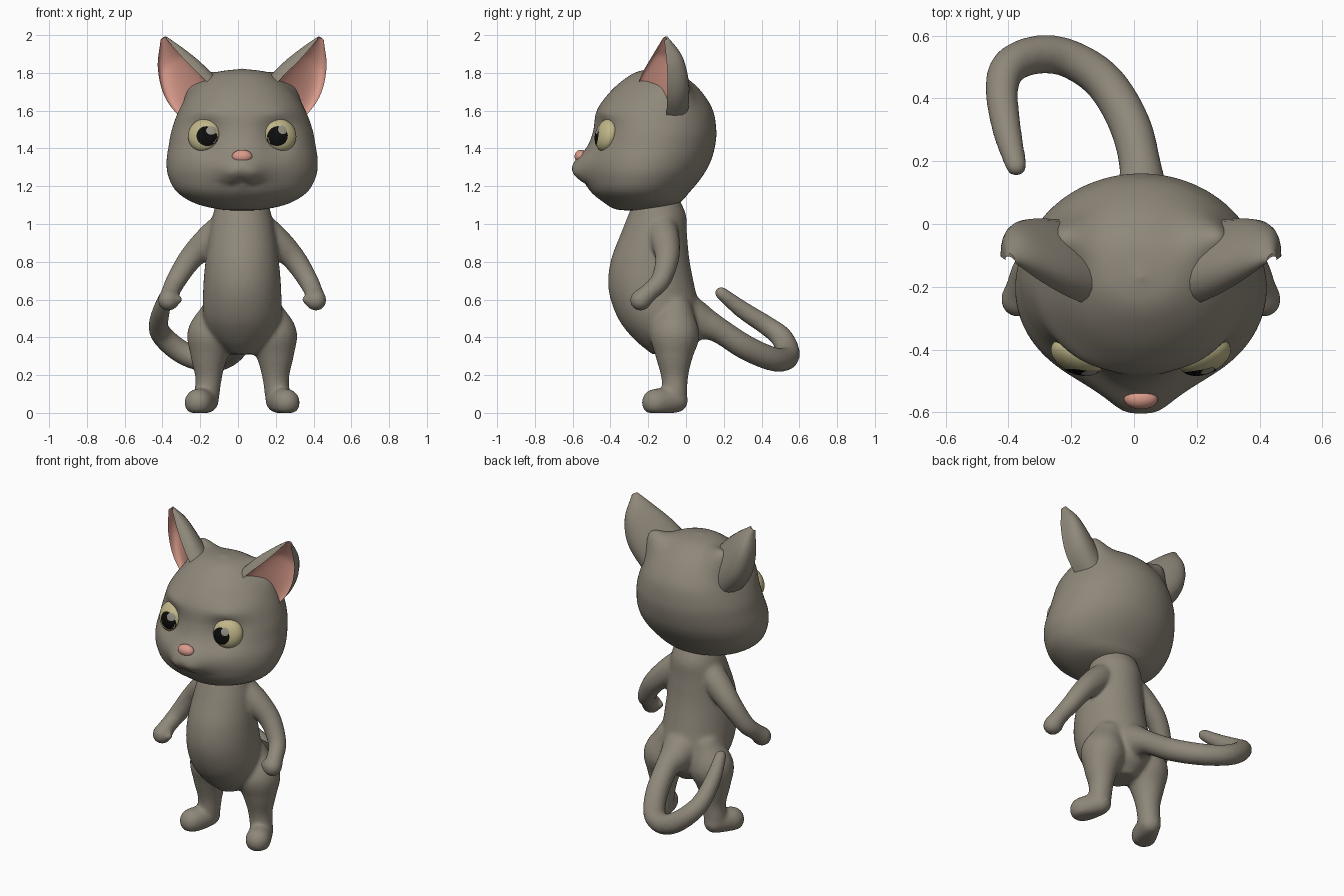
import bpy, bmesh, math
from math import sin, cos, pi, exp, sqrt, radians
from mathutils import Vector, Matrix

if "Cube" in bpy.data.objects:
    bpy.data.objects.remove(bpy.data.objects["Cube"])

X0 = 0.022  # the symmetry plane; the curled tail shifts the centre slightly


def material(name, rgb):
    m = bpy.data.materials.new(name)
    m.diffuse_color = (*rgb, 1)
    m.use_nodes = True
    m.node_tree.nodes["Principled BSDF"].inputs["Base Color"].default_value = m.diffuse_color
    return m


FUR = material("grey fur", (0.275, 0.245, 0.195))
PINK = material("pink skin", (0.70, 0.33, 0.26))
IRIS = material("pale yellow", (0.53, 0.47, 0.25))
BLACK = material("black", (0.004, 0.004, 0.004))
GLINT = material("eye glint", (0.30, 0.28, 0.23))


def finish(name, bm, mats):
    bmesh.ops.recalc_face_normals(bm, faces=bm.faces)
    for f in bm.faces:
        f.smooth = True
    me = bpy.data.meshes.new(name)
    bm.to_mesh(me)
    bm.free()
    ob = bpy.data.objects.new(name, me)
    ob.location.x = X0
    bpy.context.collection.objects.link(ob)
    for m in mats:
        me.materials.append(m)
    return ob


def spline(rows, t):
    """Catmull-Rom through rows, t from 0 to 1."""
    rows = [Vector(r) for r in rows]
    u = t * (len(rows) - 1)
    i = min(int(u), len(rows) - 2)
    u -= i
    b, c = rows[i], rows[i + 1]
    a = rows[i - 1] if i else b * 2 - c
    d = rows[i + 2] if i + 2 < len(rows) else c * 2 - b
    return 0.5 * (2 * b + (c - a) * u + (2 * a - 5 * b + 4 * c - d) * u * u
                  + (3 * b - a - 3 * c + d) * u ** 3)


def loft(bm, rings, caps=True):
    """Skin closed rings; returns face rows."""
    vs = [[bm.verts.new(p) for p in r] for r in rings]
    n = len(vs[0])
    rows = [[bm.faces.new((a[j], a[(j + 1) % n], b[(j + 1) % n], b[j])) for j in range(n)]
            for a, b in zip(vs, vs[1:])]
    if caps:
        bm.faces.new(vs[0])
        bm.faces.new(vs[-1])
    return rows


def tube(bm, pts, n=40, seg=20):
    """Round-ended tube through (x, y, z, radius) points."""
    s = [spline(pts, i / n) for i in range(n + 1)]
    c = [Vector(p[:3]) for p in s]
    tan = [(c[min(i + 1, n)] - c[max(i - 1, 0)]).normalized() for i in range(n + 1)]
    up = tan[0].orthogonal().normalized()
    rings = []

    def ring(p, t, r):
        side = t.cross(up)
        rings.append([p + (up * cos(2 * pi * k / seg) + side * sin(2 * pi * k / seg)) * r
                      for k in range(seg)])
    caps = [radians(a) for a in (8, 25, 45, 65)]
    for a in caps:
        ring(c[0] - tan[0] * s[0][3] * cos(a), tan[0], s[0][3] * sin(a))
    for i in range(n + 1):
        if i:
            up = tan[i - 1].rotation_difference(tan[i]) @ up
            up = (up - tan[i] * up.dot(tan[i])).normalized()
        ring(c[i], tan[i], s[i][3])
    for a in reversed(caps):
        ring(c[n] + tan[n] * s[n][3] * cos(a), tan[n], s[n][3] * sin(a))
    loft(bm, rings)


def mirror(pts, s):
    return [(p[0] * s, *p[1:]) for p in pts]


def oval_rings(table, n, seg):
    """Horizontal oval rings from rows of z, half width, front y, back y."""
    rings = []
    for i in range(n + 1):
        z, w, f, b = spline(table, i / n)
        w = max(w, 0.002)
        rings.append([(w * sin(2 * pi * k / seg),
                       (f + b) / 2 - max((b - f) / 2, 0.002) * cos(2 * pi * k / seg), z)
                      for k in range(seg)])
    return rings


# Body: torso, arms, legs and tail fused into one smooth skin
bm = bmesh.new()
loft(bm, oval_rings([(1.14, .13, -.27, -.04), (1.05, .155, -.305, 0), (.95, .175, -.345, .005),
                     (.80, .195, -.40, .02), (.65, .207, -.41, .05), (.50, .205, -.36, .085),
                     (.39, .16, -.275, .075), (.31, .07, -.18, 0)], 36, 40))
for s in (1, -1):
    tube(bm, mirror([(.09, -.13, .99, .08), (.18, -.11, .91, .078), (.275, -.10, .815, .064),
                     (.35, -.135, .70, .054), (.38, -.20, .635, .050), (.39, -.24, .597, .058)], s))
    tube(bm, mirror([(.37, -.235, .615, .028), (.338, -.25, .60, .024)], s), 6)      # thumb
    tube(bm, mirror([(.12, -.06, .53, .10), (.16, -.06, .41, .132), (.175, -.062, .30, .10),
                     (.178, -.06, .19, .072), (.187, -.06, .09, .067)], s))
    tube(bm, mirror([(.188, -.055, .065, .066), (.21, -.11, .06, .072), (.232, -.16, .055, .075)], s), 10)
tube(bm, [(0, -.02, .52, .13), (0, .08, .48, .096), (0, .17, .44, .069), (-.035, .315, .347, .067),
          (-.115, .45, .288, .065), (-.225, .525, .285, .062), (-.325, .54, .325, .062),
          (-.415, .505, .40, .059), (-.443, .43, .46, .053), (-.427, .30, .545, .047),
          (-.397, .185, .635, .035)], 90)
for v in bm.verts:
    v.co.z = max(v.co.z, 0)
body = finish("body", bm, [FUR])
rm = body.modifiers.new("fuse", 'REMESH')
rm.mode = 'VOXEL'
rm.voxel_size = 0.01
rm.use_smooth_shade = True
sm = body.modifiers.new("soften", 'SMOOTH')
sm.factor = 0.5
sm.iterations = 16

# Head: oval rings, then muzzle, brows, eye sockets, mouth and ear roots shaped by soft bumps
bm = bmesh.new()
loft(bm, oval_rings([(1.07, 0, -.27, -.27), (1.078, .12, -.37, -.15), (1.11, .25, -.43, -.04),
                     (1.17, .345, -.50, .02), (1.25, .39, -.53, .085), (1.33, .40, -.535, .13),
                     (1.42, .388, -.51, .155), (1.50, .372, -.49, .16), (1.60, .335, -.472, .143),
                     (1.69, .277, -.41, .09), (1.76, .205, -.335, .02), (1.805, .12, -.26, -.06),
                     (1.822, 0, -.17, -.17)], 110, 128))
for v in bm.verts:
    x, y, z = abs(v.co.x), v.co.y, v.co.z
    root = .10 * exp(-((x - .235) / .085) ** 2 - ((y + .05) / .08) ** 2 - ((z - 1.74) / .10) ** 2)
    v.co += Vector((.4 * root * (1 if v.co.x > 0 else -1), .2 * root, .9 * root))
    if y < -.2:
        y -= .066 * exp(-(x / .13) ** 2 - ((z - 1.295) / .085) ** 2)
        y -= .012 * exp(-((x - .06) / .045) ** 2 - ((z - 1.265) / .035) ** 2)
        y += .038 * exp(-((x - .185) / .085) ** 2 - ((z - 1.465) / .09) ** 2)
        y -= .016 * exp(-((x - .20) / .09) ** 2 - ((z - 1.59) / .045) ** 2)
        mouth = 1.238 - .02 * sin(min(x / .11, 1) * pi) - .012 * min(x / .11, 1)
        below = 1 / (1 + exp(max(-40, min(40, (z - mouth) / .005))))
        y += .024 * below * exp(-(x / .10) ** 2) * exp(-max(0, mouth - z) / .04)
        v.co.y = y
finish("head", bm, [FUR])

# Ears: curved shells with a hollow pink front
EDGE_IN = [(.13, -.27, 1.69), (.225, -.235, 1.79), (.315, -.185, 1.88), (.400, -.125, 1.978)]
EDGE_OUT = [(.26, -.11, 1.49), (.400, -.10, 1.655), (.446, -.10, 1.82), (.432, -.115, 1.974)]
SWELL = [(1.35, 0), (1.25, 0), (.88, 0), (.2, 0)]
for s, side in ((1, "left"), (-1, "right")):
    bm = bmesh.new()
    rings, m = [], 16
    for i in range(25):
        t = i / 24
        a, b, k = spline(EDGE_IN, t), spline(EDGE_OUT, t), spline(SWELL, t)[0]

        def arc(u, d):
            p = a + Vector((-.04, .08, .17)) * k * d
            q = b + Vector((0, .23, .02)) * k * d
            r = a * (1 - u) ** 3 + p * 3 * u * (1 - u) ** 2 + q * 3 * u * u * (1 - u) + b * u ** 3
            return Vector((r.x * s, r.y, r.z))
        hollow = .08 + .54 * min(1, t / .6)
        rings.append([arc(j / m, 1) for j in range(m)] + [arc(1 - j / m, hollow) for j in range(m)])
    for row in loft(bm, rings):
        for f in row[m:]:
            f.material_index = 1
    ear = finish(side + "_ear", bm, [FUR, PINK])
    bpy.context.view_layer.objects.active = ear
    ear.select_set(True)
    bpy.ops.object.shade_smooth_by_angle(angle=radians(70))
    ear.select_set(False)

# Eyes: flattened balls with thin curved plates for pupil and glint
EA, ED = 0.088, 0.052


def plate(name, mat, place, cx, cz, r, lift):
    bm = bmesh.new()
    rings = []
    for i in range(7):
        q = max(r * i / 6, .0005)
        ring = []
        for k in range(32):
            x, z = cx + q * cos(k * pi / 16), cz + q * sin(k * pi / 16)
            ring.append(place @ Vector((x, -ED * sqrt(max(.01, 1 - (x * x + z * z) / EA ** 2)) - lift, z)))
        rings.append(ring)
    loft(bm, rings, caps=False)
    bm.normal_update()
    ob = finish(name, bm, [mat])
    if sum((p.normal.y for p in ob.data.polygons)) > 0:
        ob.data.flip_normals()


for s, side in ((1, "left"), (-1, "right")):
    place = (Matrix.Translation((.203 * s, -.421, 1.47)) @ Matrix.Rotation(radians(23) * s, 4, 'Z')
             @ Matrix.Rotation(radians(-14), 4, 'X'))
    bm = bmesh.new()
    bmesh.ops.create_uvsphere(bm, u_segments=40, v_segments=24, radius=1,
                              matrix=place @ Matrix.Diagonal((EA, ED, EA, 1)))
    finish(side + "_eye", bm, [IRIS])
    plate(side + "_pupil", BLACK, place, -.033 * s, -.014, .052, .002)
    plate(side + "_glint", GLINT, place, -.033 * s + .024, .016, .024, .004)

# Nose
bm = bmesh.new()
bmesh.ops.create_uvsphere(bm, u_segments=32, v_segments=16, radius=1,
                          matrix=Matrix.Translation((0, -.556, 1.357)) @ Matrix.Diagonal((.054, .034, .036, 1)))
finish("nose", bm, [PINK])
